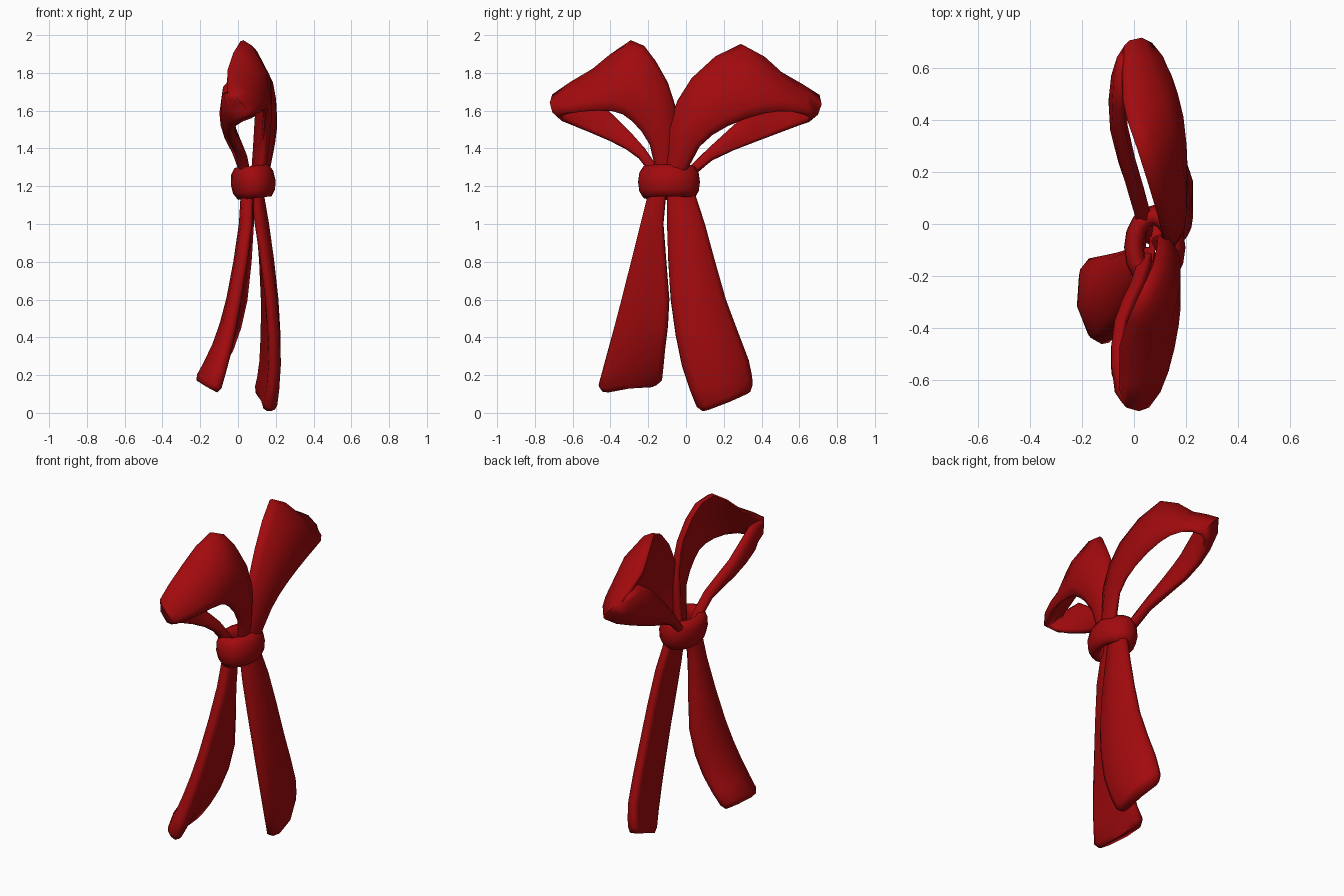
import bpy, bmesh, math
from mathutils import Vector, Matrix

if "Cube" in bpy.data.objects:
    bpy.data.objects.remove(bpy.data.objects["Cube"])

red = bpy.data.materials.new("red_fabric")
red.diffuse_color = (0.36, 0.003, 0.004, 1)
red.use_nodes = True
red.node_tree.nodes["Principled BSDF"].inputs["Base Color"].default_value = red.diffuse_color


def finish(name, bm):
    bmesh.ops.recalc_face_normals(bm, faces=bm.faces)
    me = bpy.data.meshes.new(name)
    bm.to_mesh(me)
    bm.free()
    ob = bpy.data.objects.new(name, me)
    bpy.context.collection.objects.link(ob)
    me.materials.append(red)
    bpy.ops.object.select_all(action='DESELECT')
    ob.select_set(True)
    bpy.context.view_layer.objects.active = ob
    bpy.ops.object.shade_smooth_by_angle(angle=math.radians(75))
    return ob


def skin(bm, rings, closed=False):
    vs = [[bm.verts.new(p) for p in r] for r in rings]
    n = len(vs[0])
    pairs = list(zip(vs, vs[1:]))
    if closed:
        pairs.append((vs[-1], vs[0]))
    for a, b in pairs:
        for i in range(n):
            j = (i + 1) % n
            bm.faces.new((a[i], a[j], b[j], b[i]))
    if not closed:
        bm.faces.new(vs[0])
        bm.faces.new(vs[-1])


def smooth_path(st, steps):
    # Catmull-Rom through pairs of edge points
    pts = [st[0]] + st + [st[-1]]
    out = []
    for i in range(1, len(pts) - 2):
        for k in range(steps):
            t = k / steps
            out.append([0.5 * (2 * b + (c - a) * t + (2 * a - 5 * b + 4 * c - d) * t * t
                               + (3 * b - a - 3 * c + d) * t ** 3)
                        for a, b, c, d in zip(*pts[i - 1:i + 3])])
    return out + [st[-1]]


def ribbon(name, stations, bulge, half=0.028, steps=2, grow=1.0):
    # each station holds the two edges of the ribbon: x y z, x y z
    st = smooth_path(stations, steps)
    E = [(Vector(s[:3]), Vector(s[3:])) for s in st]
    side = [(0, .3), (.1, .85), (.5, 1), (.9, .85), (1, .3)]
    section = side + [(u, -h) for u, h in reversed(side)]
    rings = []
    for i, (a, b) in enumerate(E):
        p, q = E[max(i - 1, 0)], E[min(i + 1, len(E) - 1)]
        w = b - a
        nrm = w.cross((q[0] + q[1]) - (p[0] + p[1])).normalized()
        h0 = half * (1 + (grow - 1) * i / (len(E) - 1))
        rings.append([a + w * u + nrm * (h * h0 + bulge * w.length * 4 * u * (1 - u))
                      for u, h in section])
    # softened end
    c = sum(rings[-1], Vector()) / len(section)
    d = (c - sum(rings[-2], Vector()) / len(section)).normalized()
    rings.append([c + (p - c) * .86 + d * .03 for p in rings[-1]])
    bm = bmesh.new()
    skin(bm, rings)
    return finish(name, bm)


# Loop towards -y
ribbon("loop_left", [
    (.08, -.05, 1.22, .12, -.15, 1.22),
    (.10, -.05, 1.60, .14, -.19, 1.42),
    (.08, -.16, 1.86, .15, -.29, 1.55),
    (.02, -.29, 1.97, .15, -.39, 1.60),
    (-.05, -.47, 1.82, .13, -.56, 1.60),
    (-.05, -.68, 1.69, .06, -.68, 1.57),
    (-.06, -.54, 1.70, -.02, -.59, 1.52),
    (-.05, -.37, 1.56, -.02, -.40, 1.44),
    (.01, -.22, 1.40, .03, -.25, 1.35),
    (.05, -.10, 1.22, .05, -.16, 1.22)], -.11)

# Loop towards +y
ribbon("loop_right", [
    (.10, -.13, 1.22, .13, -.02, 1.22),
    (.12, -.09, 1.52, .17, .07, 1.41),
    (.10, .03, 1.77, .18, .22, 1.52),
    (.02, .29, 1.95, .17, .42, 1.59),
    (-.04, .48, 1.80, .14, .57, 1.60),
    (-.04, .68, 1.69, .07, .67, 1.56),
    (-.05, .53, 1.75, -.02, .59, 1.52),
    (-.05, .35, 1.61, -.04, .38, 1.44),
    (.00, .12, 1.40, .02, .14, 1.34),
    (.05, -.06, 1.22, .06, .00, 1.22)], .11)

# Hanging tails
ribbon("tail_left", [
    (.05, -.18, 1.24, .06, -.09, 1.24),
    (.05, -.24, 1.00, .06, -.12, 1.00),
    (-.01, -.34, .60, .03, -.09, .60),
    (-.06, -.41, .34, -.05, -.11, .34),
    (-.11, -.46, .14, -.16, -.13, .18)], .12, .03, grow=1.8)
ribbon("tail_right", [
    (.08, -.10, 1.24, .08, .02, 1.24),
    (.11, -.10, 1.00, .12, .10, 1.00),
    (.17, -.08, .60, .14, .21, .60),
    (.19, -.02, .25, .13, .33, .28),
    (.17, .06, .03, .11, .35, .15)], -.08, .03, grow=1.4)

# Knot band: rounded section swept around an ellipse
bm = bmesh.new()
prof = [(-.045, -.05), (-.025, -.083), (.005, -.085), (.027, -.05), (.034, 0),
        (.027, .05), (.005, .085), (-.025, .083), (-.045, .05)]
rings = []
for i in range(16):
    a = 2 * math.pi * i / 16
    rings.append([((.085 + r) * math.cos(a), (.13 + r) * math.sin(a), z) for r, z in prof])
skin(bm, rings, closed=True)
knot = finish("knot", bm)
knot.matrix_world = Matrix.Translation((.08, -.09, 1.222)) @ Matrix.Rotation(math.radians(-6), 4, 'Y')
